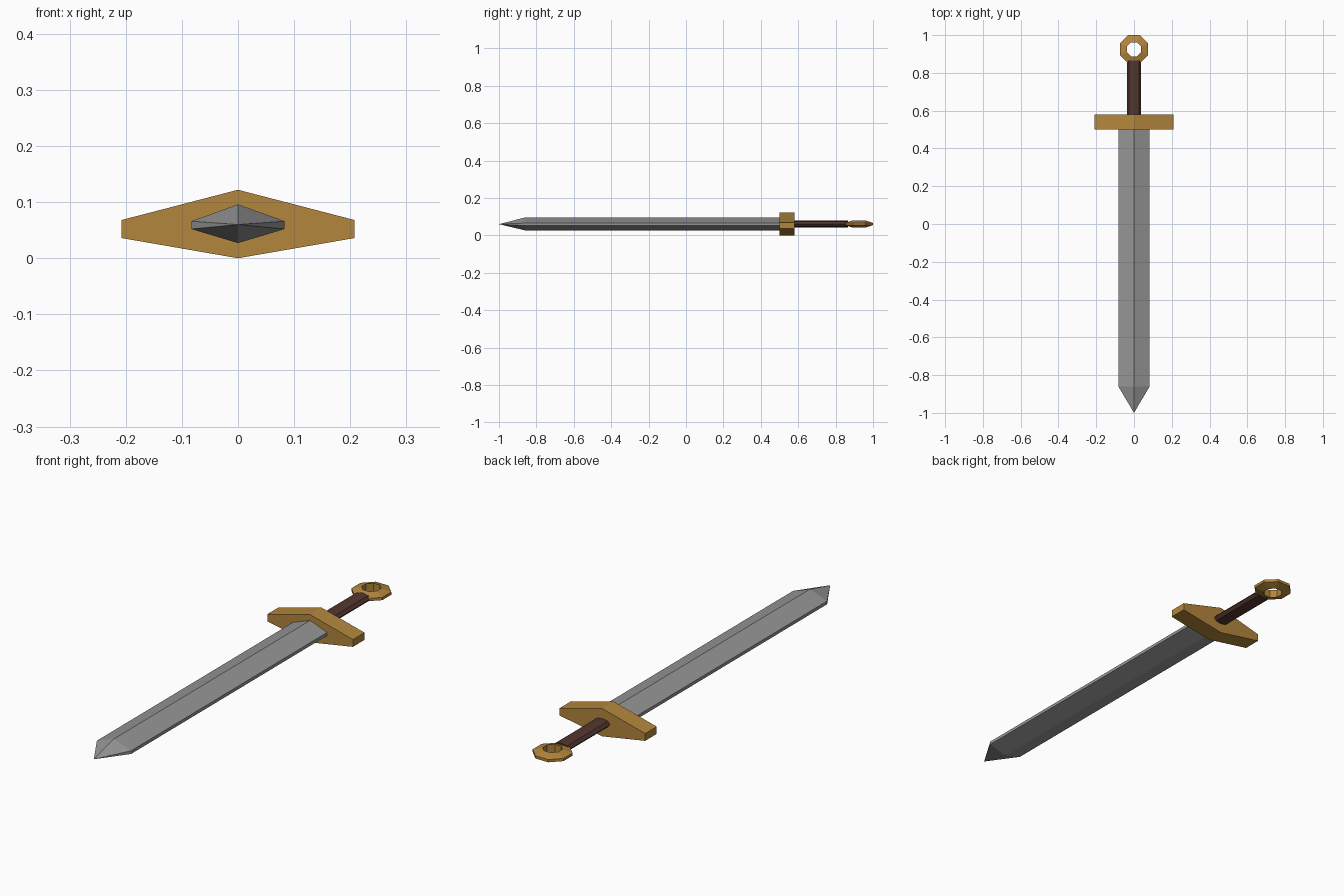
import bpy, bmesh
from math import pi, cos, sin

if "Cube" in bpy.data.objects:
    bpy.data.objects.remove(bpy.data.objects["Cube"])

ZC = 0.061  # height of the sword's centre line


def material(name, rgb):
    m = bpy.data.materials.new(name)
    m.diffuse_color = (*rgb, 1)
    m.use_nodes = True
    m.node_tree.nodes["Principled BSDF"].inputs["Base Color"].default_value = m.diffuse_color
    return m


steel = material("steel", (0.30, 0.30, 0.30))
gold = material("gold", (0.45, 0.24, 0.045))
leather = material("leather", (0.085, 0.038, 0.028))


def finish(bm, name, mat):
    bmesh.ops.recalc_face_normals(bm, faces=bm.faces)
    mesh = bpy.data.meshes.new(name)
    bm.to_mesh(mesh)
    bm.free()
    mesh.materials.append(mat)
    obj = bpy.data.objects.new(name, mesh)
    bpy.context.collection.objects.link(obj)


def prism(name, profile, y0, y1, mat, tip=None):
    """Extrude an (x, z) profile along y, with an optional point at the y0 end."""
    bm = bmesh.new()
    a = [bm.verts.new((x, y0, z)) for x, z in profile]
    b = [bm.verts.new((x, y1, z)) for x, z in profile]
    n = len(profile)
    for i in range(n):
        j = (i + 1) % n
        bm.faces.new((a[i], a[j], b[j], b[i]))
    bm.faces.new(b)
    if tip:
        t = bm.verts.new(tip)
        for i in range(n):
            bm.faces.new((a[i], a[(i + 1) % n], t))
    else:
        bm.faces.new(a)
    finish(bm, name, mat)


def diamond(half_width, low, high, bottom, top):
    """Diamond profile with blunted side points."""
    return [(half_width, low), (half_width, high), (0, top),
            (-half_width, high), (-half_width, low), (0, bottom)]


# Blade with central ridge and pointed tip
prism("blade", diamond(0.083, 0.052, 0.066, 0.027, 0.096), -0.86, 0.52, steel,
      tip=(0, -1.0, 0.06))

# Cross guard
prism("guard", diamond(0.208, 0.036, 0.068, 0, 0.122), 0.50, 0.58, gold)

# Flattened eight-sided grip
grip = [(0.038 * cos(i * pi / 4), ZC + 0.018 * sin(i * pi / 4)) for i in range(8)]
prism("grip", grip, 0.57, 0.865, leather)

# Octagonal ring pommel, thick at the hole and thin at the rim
section = [(0.037, -0.018), (0.075, -0.006), (0.075, 0.006), (0.037, 0.018)]
bm = bmesh.new()
rings = []
for i in range(8):
    a = (i + 0.5) * pi / 4
    rings.append([bm.verts.new((r / cos(pi / 8) * cos(a),
                                0.925 + r / cos(pi / 8) * sin(a), ZC + z))
                  for r, z in section])
for i in range(8):
    p, q = rings[i], rings[(i + 1) % 8]
    for k in range(4):
        m = (k + 1) % 4
        bm.faces.new((p[k], q[k], q[m], p[m]))
finish(bm, "pommel_ring", gold)
